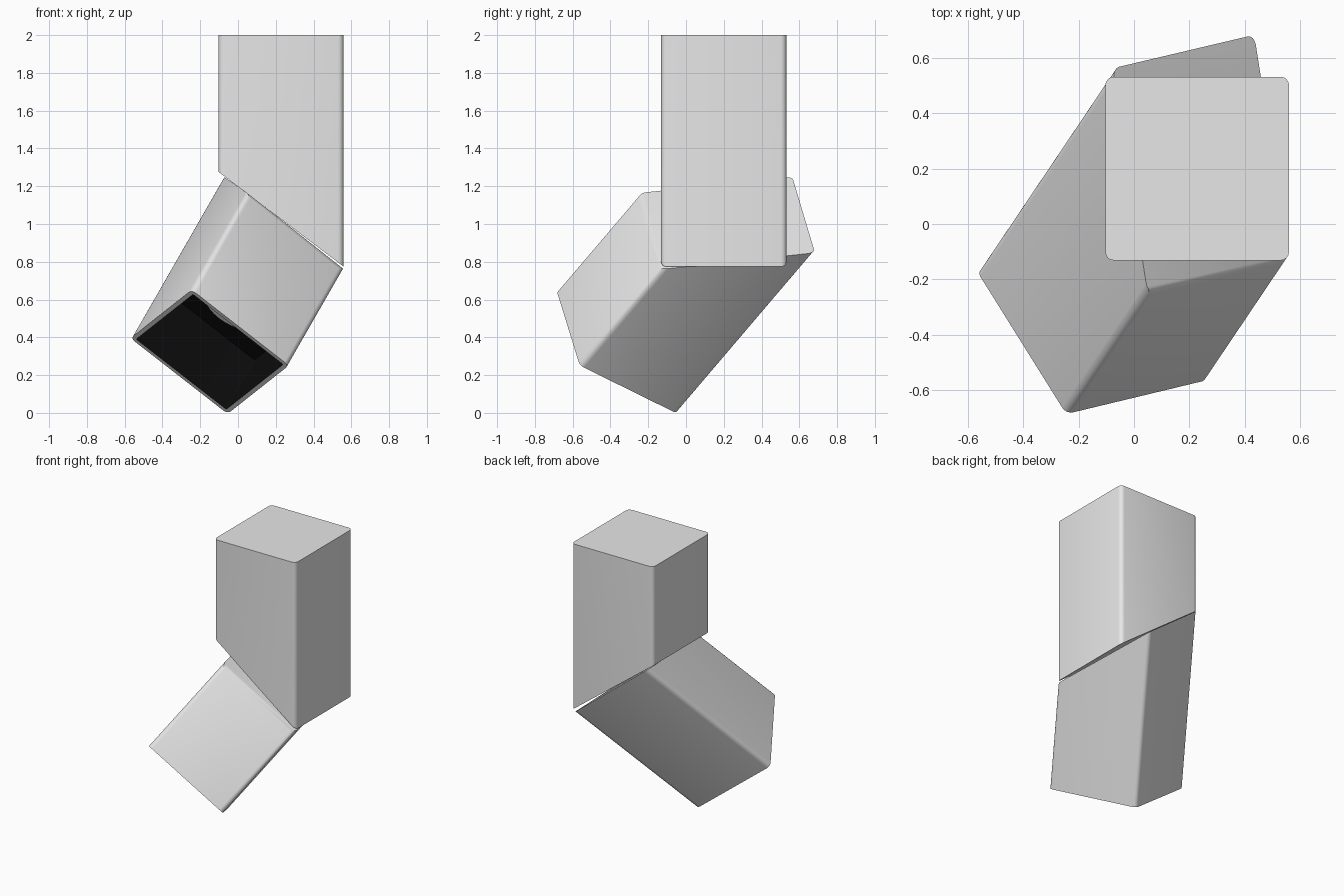
import bpy
import bmesh
import math
from mathutils import Matrix, Vector

default = bpy.data.objects.get("Cube")
if default:
    bpy.data.objects.remove(default, do_unlink=True)

WIDTH = 0.663
RECESS = 0.375


def flat_material(name, value):
    mat = bpy.data.materials.new(name)
    mat.use_nodes = True
    colour = (value, value, value, 1)
    mat.diffuse_color = colour
    mat.node_tree.nodes["Principled BSDF"].inputs["Base Color"].default_value = colour
    return mat


grey = flat_material("light_grey", 0.8)
black = flat_material("black", 0.004)
white = flat_material("white", 1.0)


def add_object(name, bm, materials):
    mesh = bpy.data.meshes.new(name)
    bm.to_mesh(mesh)
    bm.free()
    for mat in materials:
        mesh.materials.append(mat)
    obj = bpy.data.objects.new(name, mesh)
    bpy.context.collection.objects.link(obj)
    bpy.ops.object.select_all(action='DESELECT')
    obj.select_set(True)
    bpy.context.view_layer.objects.active = obj
    bpy.ops.object.shade_smooth_by_angle(angle=math.radians(35))


def square_beam(name, frame, length, cuts, hollow_end=False):
    """Rounded square beam along the frame's z axis, trimmed by capped plane cuts."""
    bm = bmesh.new()
    bmesh.ops.create_cube(bm, size=1)
    for v in bm.verts:
        v.co = Vector((v.co.x * WIDTH, v.co.y * WIDTH, (v.co.z + 0.5) * length))
    long_edges = [e for e in bm.edges
                  if abs(e.verts[0].co.z - e.verts[1].co.z) > length / 2]
    bmesh.ops.bevel(bm, geom=long_edges, offset=0.03, segments=4,
                    profile=0.5, affect='EDGES')

    # Black recess inside a thin rim
    if hollow_end:
        end = [f for f in bm.faces if f.calc_center_median().z < 0.001]
        bmesh.ops.inset_region(bm, faces=end, thickness=0.024)
        walls = bmesh.ops.inset_region(bm, faces=end, thickness=0, depth=0)["faces"]
        for v in end[0].verts:
            v.co.z = RECESS
        for f in end + walls:
            f.material_index = 1

    # Everything on the normal's side of each plane is removed
    bm.transform(frame)
    for point, normal in cuts:
        cut = bmesh.ops.bisect_plane(
            bm, geom=bm.verts[:] + bm.edges[:] + bm.faces[:],
            plane_co=point, plane_no=normal, clear_outer=True)
        rim = [g for g in cut["geom_cut"] if isinstance(g, bmesh.types.BMEdge)]
        bmesh.ops.contextual_create(bm, geom=rim)
    bmesh.ops.recalc_face_normals(bm, faces=bm.faces[:])
    add_object(name, bm, [grey, black])


# Upright upper beam
square_beam("upper_beam", Matrix.Translation((0.228, 0.2, 0.5)), 1.5,
            [(Vector((0.56, 0, 0.774)), Vector((-0.757, 0, -1)))])

# Leaning lower beam, twisted about the mitre
axis = Vector((0.40, 0.594, 0.697)).normalized()
side = Vector((0.50, 0.12, -0.39))
side = (side - axis * side.dot(axis)).normalized()
depth = axis.cross(side)
base = Vector((-0.15, -0.365, 0.323))
frame = Matrix((side, depth, axis)).transposed().to_4x4()
frame.translation = base

mitre_point = Vector((0.56, -0.13, 0.761))
mitre = Vector((0.785, 0.015, 1)).normalized()

# Softened front edge where the mitre meets the front side
front = base - depth * WIDTH / 2
edge = front + axis * (mitre.dot(mitre_point - front) / mitre.dot(axis))
soft = (mitre - depth).normalized()
square_beam("lower_beam", frame, 1.6,
            [(mitre_point, mitre), (edge - soft * 0.007, soft)], hollow_end=True)

# Round light disc deep in the recess
bm = bmesh.new()
bmesh.ops.create_cone(bm, cap_ends=True, segments=32, radius1=0.2, radius2=0.2,
                      depth=0.009)
bm.transform(frame @ Matrix.Translation((0, 0, RECESS - 0.005)))
add_object("light_disc", bm, [white])
